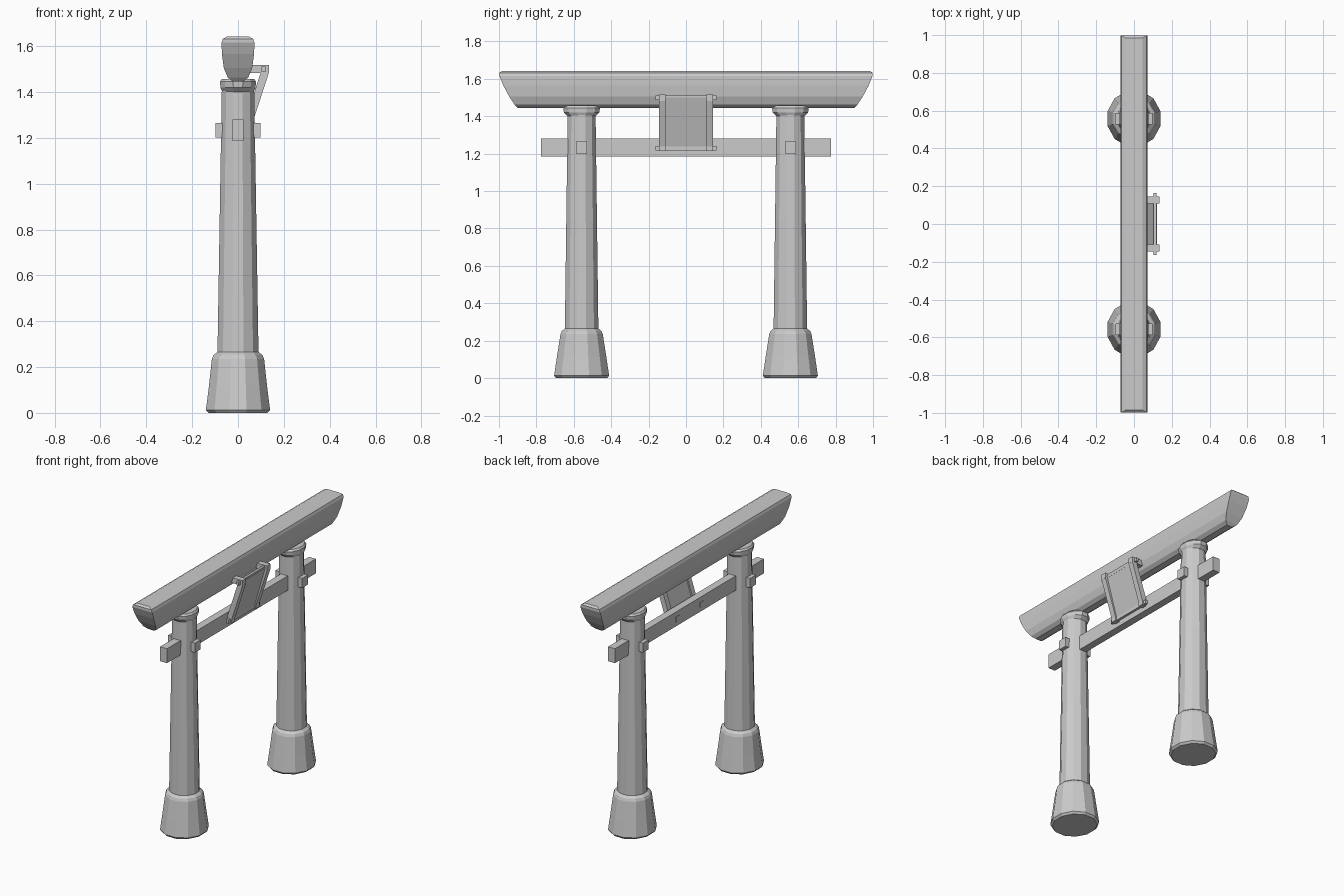
import bpy, bmesh, math
from mathutils import Matrix

if "Cube" in bpy.data.objects:
    bpy.data.objects.remove(bpy.data.objects["Cube"])


def finish(name, bm):
    bmesh.ops.recalc_face_normals(bm, faces=bm.faces)
    me = bpy.data.meshes.new(name)
    bm.to_mesh(me)
    bm.free()
    ob = bpy.data.objects.new(name, me)
    bpy.context.collection.objects.link(ob)
    return ob


def box(name, x, y, z, shear=0.0):
    """Box from (min, max) ranges; shear leans it in x as z rises."""
    bm = bmesh.new()
    bmesh.ops.create_cube(bm, size=1)
    for v in bm.verts:
        h = z[1] if v.co.z > 0 else z[0]
        v.co = (x[v.co.x > 0] + shear * (h - z[0]), y[v.co.y > 0], h)
    return finish(name, bm)


def turned(name, y, profile, sides=12):
    """Stack of elliptical rings (rx, ry, z), capped at both ends."""
    bm = bmesh.new()
    rings = []
    for rx, ry, z in profile:
        k = 1 / math.cos(math.pi / sides)
        ring = []
        for i in range(sides):
            a = 2 * math.pi * (i + 0.5) / sides
            ring.append(bm.verts.new((k * rx * math.cos(a), y + k * ry * math.sin(a), z)))
        rings.append(ring)
    for a, b in zip(rings, rings[1:]):
        for i in range(sides):
            j = (i + 1) % sides
            bm.faces.new((a[i], a[j], b[j], b[i]))
    bm.faces.new(rings[0])
    bm.faces.new(rings[-1])
    return finish(name, bm)


def top_beam():
    # half width, height, half length at each level
    levels = [(0.022, 1.45, 0.90), (0.045, 1.468, 0.917), (0.062, 1.51, 0.945),
              (0.07, 1.57, 0.977), (0.072, 1.62, 0.997), (0.066, 1.637, 0.997),
              (0.045, 1.648, 0.985)]
    bm = bmesh.new()
    rows = [[bm.verts.new((sx * w, sy * l, z))
             for sx, sy in ((-1, -1), (1, -1), (1, 1), (-1, 1))] for w, z, l in levels]
    for a, b in zip(rows, rows[1:]):
        for i in range(4):
            j = (i + 1) % 4
            bm.faces.new((a[i], a[j], b[j], b[i]))
    bm.faces.new(rows[0])
    bm.faces.new(rows[-1])
    return finish("top_beam", bm)


top_beam()

# Pillars with footing, collar and wedge
for side, s in (("left", -1), ("right", 1)):
    y = 0.558 * s
    turned(f"{side}_footing", y, [(0.128, 0.137, 0.005), (0.14, 0.147, 0.018), (0.127, 0.132, 0.12),
                                  (0.114, 0.113, 0.24), (0.107, 0.106, 0.257), (0.088, 0.087, 0.272)])
    turned(f"{side}_pillar", y, [(0.09, 0.09, 0.24), (0.08, 0.082, 0.85), (0.07, 0.074, 1.46)])
    turned(f"{side}_collar", y, [(0.068, 0.074, 1.405), (0.077, 0.095, 1.425),
                                 (0.078, 0.098, 1.45), (0.07, 0.088, 1.462)])
    box(f"{side}_wedge", (-0.098, 0.098), (y - 0.03, y + 0.03), (1.207, 1.27))

# Tie beam through both pillars
box("tie_beam", (-0.025, 0.025), (-0.775, 0.775), (1.19, 1.285))

# Leaning plaque with side rails, arms and cross rods
LEAN = 0.325
box("plaque_panel", (0.03, 0.045), (-0.12, 0.12), (1.24, 1.505), LEAN * 0.9)
for side, s in (("left", -1), ("right", 1)):
    y = (0.127 * s - 0.018, 0.127 * s + 0.018)
    box(f"{side}_plaque_rail", (0.012, 0.048), y, (1.222, 1.49), LEAN)
    box(f"{side}_upper_arm", (0.05, 0.135), y, (1.487, 1.522))
    box(f"{side}_lower_arm", (-0.028, 0.055), y, (1.218, 1.252))
box("upper_rod", (0.103, 0.119), (-0.163, 0.163), (1.491, 1.515))
box("lower_rod", (0.03, 0.046), (-0.163, 0.163), (1.222, 1.246))

# Rest exactly on the ground
for ob in bpy.context.collection.objects:
    ob.data.transform(Matrix.Translation((0, 0, -0.005)))
